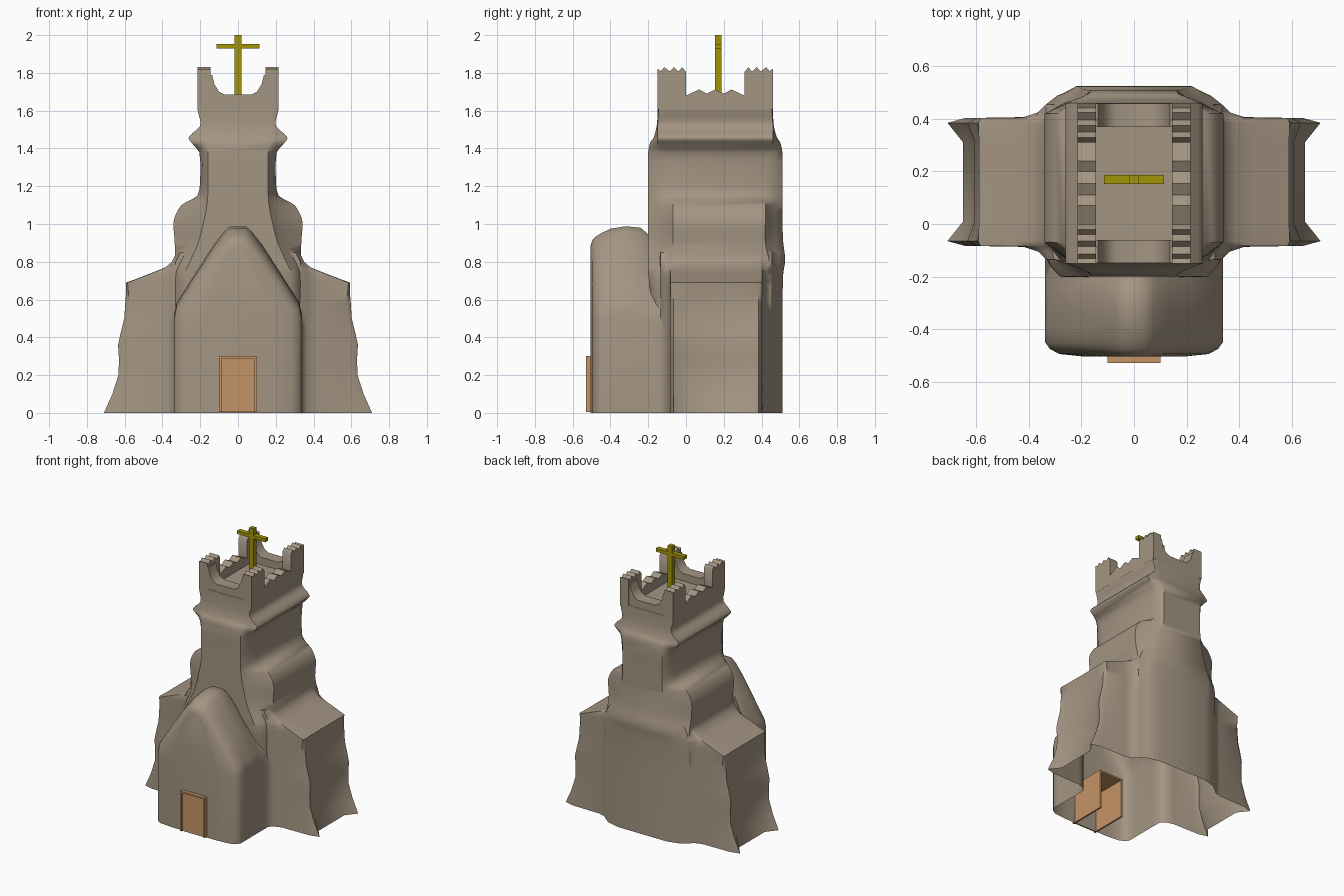
import bpy, bmesh, math
from mathutils import Vector

if "Cube" in bpy.data.objects:
    bpy.data.objects.remove(bpy.data.objects["Cube"])


def material(name, rgb):
    m = bpy.data.materials.new(name)
    m.diffuse_color = (*rgb, 1)
    m.use_nodes = True
    m.node_tree.nodes["Principled BSDF"].inputs["Base Color"].default_value = m.diffuse_color
    return m


STONE = material("stone", (0.37, 0.30, 0.225))
WOOD = material("door wood", (0.56, 0.30, 0.135))
GOLD = material("gold", (0.37, 0.30, 0.002))


def finish(bm, name, mat):
    bmesh.ops.recalc_face_normals(bm, faces=bm.faces)
    me = bpy.data.meshes.new(name)
    bm.to_mesh(me)
    bm.free()
    me.materials.append(mat)
    ob = bpy.data.objects.new(name, me)
    bpy.context.collection.objects.link(ob)
    return ob


def loft(name, rings, steps=1, mat=STONE):
    """Skin closed rings; steps > 1 smooths the in-between rings (linear in z)."""
    out = []
    for i in range(len(rings) - 1):
        a, b = rings[i], rings[i + 1]
        p, q = rings[max(i - 1, 0)], rings[min(i + 2, len(rings) - 1)]
        for s in range(steps):
            t = s / steps
            ring = []
            for v0, v1, v2, v3 in zip(p, a, b, q):
                v0, v1, v2, v3 = map(Vector, (v0, v1, v2, v3))
                v = 0.5 * (2 * v1 + (v2 - v0) * t + (2 * v0 - 5 * v1 + 4 * v2 - v3) * t * t
                           + (3 * v1 - v0 - 3 * v2 + v3) * t ** 3)
                v.z = v1.z + (v2.z - v1.z) * t
                ring.append(v)
            out.append(ring)
    out.append(rings[-1])
    bm = bmesh.new()
    vs = [[bm.verts.new(v) for v in r] for r in out]
    n = len(vs[0])
    for a, b in zip(vs, vs[1:]):
        for k in range(n):
            bm.faces.new((a[k], a[(k + 1) % n], b[(k + 1) % n], b[k]))
    bm.faces.new(vs[0])
    bm.faces.new(vs[-1])
    return finish(bm, name, mat)


def mirrored(half):
    """Close a right-hand half outline by mirroring in x."""
    return half + [(-p[0], *p[1:]) for p in reversed(half)]


def box(name, lo, hi, mat):
    r = [(lo[0], lo[1]), (hi[0], lo[1]), (hi[0], hi[1]), (lo[0], hi[1])]
    return loft(name, [[(x, y, z) for x, y in r] for z in (lo[2], hi[2])], mat=mat)


# Tower: z, front half width, side x, back half width, front y, back y, side start y, side end y, corner fullness
tower_rows = [
    (0.00, .27, .34, .20, -.18, .51, -.12, .45, .65),
    (0.56, .27, .34, .20, -.18, .51, -.12, .45, .65),
    (0.74, .28, .34, .22, -.20, .515, -.11, .45, .6),
    (0.81, .25, .335, .22, -.20, .525, -.08, .44, .45),
    (0.90, .21, .335, .20, -.20, .515, -.07, .42, .3),
    (1.02, .18, .34, .175, -.20, .51, -.07, .42, .25),
    (1.10, .165, .30, .165, -.20, .51, -.07, .42, .25),
    (1.15, .16, .215, .16, -.20, .51, -.08, .42, .55),
    (1.25, .16, .20, .16, -.20, .51, -.08, .42, .65),
    (1.38, .16, .205, .16, -.20, .51, -.12, .44, .65),
    (1.43, .16, .245, .16, -.19, .50, -.15, .46, .45),
    (1.46, .165, .26, .165, -.17, .48, -.15, .46, .4),
    (1.52, .17, .20, .17, -.155, .465, -.15, .46, .6),
    (1.60, .18, .213, .18, -.15, .46, -.145, .455, .65),
    (1.63, .18, .213, .18, -.15, .46, -.145, .455, .65),
]
tower = loft("stone_church", [
    [(x, y, z) for x, y in mirrored([
        (f, yf), (f + (x - f) * w, yf * .6 + s0 * .4), (x, s0),
        (x, s1), (b + (x - b) * w, yb * .6 + s1 * .4), (b, yb)])]
    for z, f, x, b, yf, yb, s0, s1, w in tower_rows], steps=3)

# Side wings, flared at the corners and blending into the tower: z, corner x, mid x
wing_rows = [(0, .71, .65), (.1, .665, .625), (.2, .633, .605), (.28, .63, .605), (.36, .635, .607),
             (.43, .62, .60), (.5, .602, .585), (.58, .597, .582), (.64, .592, .585), (.69, .593, .59),
             (.705, .55, .55), (.74, .46, .46), (.77, .385, .385), (.80, .35, .35), (.85, .325, .325)]


def wing_ring(z, c, m):
    e = min(c, m) - .02
    half = [(.27, -.14), (min(.335, e), -.135), (min(.365, e + .005), -.105), (min(.42, e + .01), -.087),
            (e + .015, -.083), (c, -.065), (m, .01)]
    half += [(x, .32 - y) for x, y in reversed(half)]
    return [(x, y, z) for x, y in mirrored(half)]


wings = loft("wings", [wing_ring(*r) for r in wing_rows])

# Gabled nave: y, width scale, height scale
nave_half = [(.338, 0), (.338, .52), (.325, .58), (.23, .73), (.13, .885), (.075, .955), (.04, .985)]
nave = loft("nave", [
    [(x * sx, y, z * sz) for x, z in mirrored(nave_half)]
    for y, sx, sz in [(-.505, .55, .90), (-.495, .84, .93), (-.475, .95, .95), (-.45, 1, .965), (-.40, 1, .99),
                      (-.32, 1, 1.003), (-.24, 1, .995), (-.2, 1, .96), (.0, 1, .95)]])

# Battlement side walls with worn tops, and curved front and back parapets
merlon = [(-.15, 1.82), (-.132, 1.81), (-.115, 1.83), (-.085, 1.808), (-.065, 1.83),
          (-.04, 1.808), (-.02, 1.83), (0, 1.805), (0, 1.68)]
half = [(-.15, 1.61)] + merlon + [(.07, 1.712), (.11, 1.69)]
side = half + [(.155, 1.712)] + [(.31 - y, z) for y, z in reversed(half)]
parapet = mirrored([(.18, 1.61), (.18, 1.79), (.137, 1.79), (.125, 1.74), (.10, 1.70), (.07, 1.685)])
walls = []
for s in (-1, 1):
    walls.append(loft("side_battlement", [[(s * x, y, z) for y, z in side] for x in (.145, .2145)]))
    walls.append(loft("parapet", [[(x, .155 + s * d, z) for x, z in parapet] for d in (.215, .303)]))

# Join all the stone into one shell, open underneath
bpy.context.view_layer.objects.active = tower
for ob in [wings, nave] + walls:
    mod = tower.modifiers.new("union", 'BOOLEAN')
    mod.operation = 'UNION'
    mod.solver = 'EXACT'
    mod.object = ob
    bpy.ops.object.modifier_apply(modifier=mod.name)
    bpy.data.objects.remove(ob)
bm = bmesh.new()
bm.from_mesh(tower.data)
bmesh.ops.delete(bm, geom=[f for f in bm.faces if all(v.co.z < 1e-4 for v in f.verts)], context='FACES')
bm.to_mesh(tower.data)
bm.free()
bpy.ops.object.select_all(action='DESELECT')
tower.select_set(True)
bpy.ops.object.shade_smooth_by_angle(angle=math.radians(45))

# Door: a frame running inward and a slightly recessed leaf
frame = [(-.1, 0.005), (-.1, .3), (.1, .3), (.1, 0.005), (.088, 0.005), (.088, .288), (-.088, .288), (-.088, 0.005)]
loft("door_frame", [[(x, y, z) for x, z in frame] for y in (-.53, -.24)], mat=WOOD)
box("door_leaf", (-.09, -.52, .005), (.09, -.512, .29), WOOD)

# Cross on the tower
box("cross_post", (-.018, .153, 1.6), (.018, .187, 2.0), GOLD)
box("cross_bar", (-.115, .153, 1.928), (.115, .187, 1.952), GOLD)
